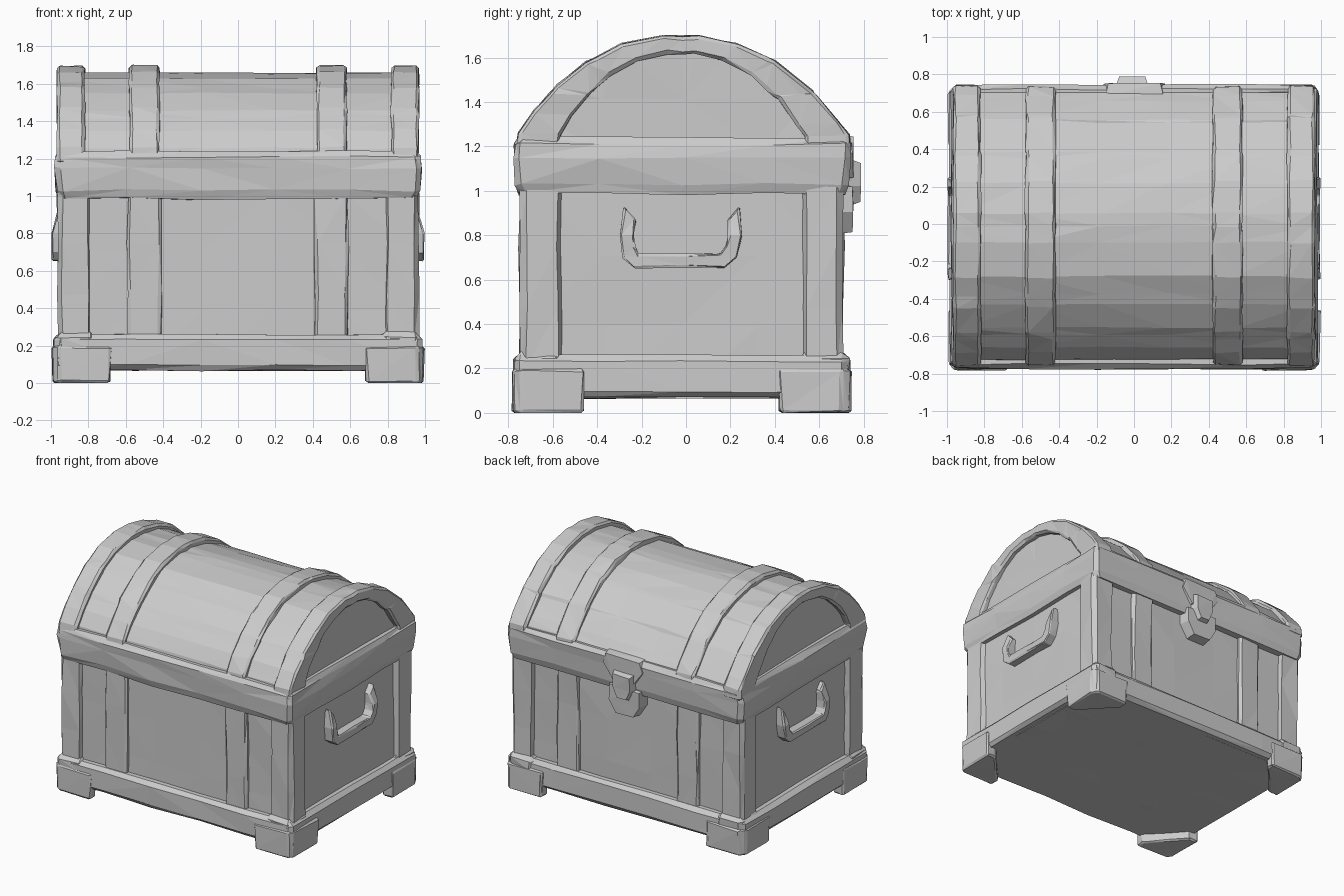
import bpy, bmesh, random
from mathutils import Vector

if "Cube" in bpy.data.objects:
    bpy.data.objects.remove(bpy.data.objects["Cube"])

random.seed(4)
CY = -0.02  # the body sits slightly forward because the latch sticks out behind


def finish(name, bm, bevel=0.0, wobble=0.006, step=0.45):
    """Chamfer, cut into hand-carved facets, roughen and link as an object."""
    bmesh.ops.recalc_face_normals(bm, faces=bm.faces)
    if bevel:
        sharp = [e for e in bm.edges if e.calc_face_angle(0) > 0.7]
        bmesh.ops.bevel(bm, geom=sharp, offset=bevel, segments=1,
                        affect='EDGES', clamp_overlap=True)
    for axis in range(3):
        vals = [v.co[axis] for v in bm.verts]
        lo, hi = min(vals), max(vals)
        n = int((hi - lo) / step)
        for i in range(1, n + 1):
            co, no = Vector(), Vector()
            co[axis], no[axis] = lo + (hi - lo) * i / (n + 1), 1
            bmesh.ops.bisect_plane(bm, geom=bm.verts[:] + bm.edges[:] + bm.faces[:],
                                   dist=0.004, plane_co=co, plane_no=no)
    for v in bm.verts:
        v.co += Vector([random.uniform(-wobble, wobble) for _ in range(3)])
        v.co.z = max(v.co.z, 0)
    bmesh.ops.triangulate(bm, faces=bm.faces)
    me = bpy.data.meshes.new(name)
    bm.to_mesh(me)
    bm.free()
    ob = bpy.data.objects.new(name, me)
    bpy.context.collection.objects.link(ob)
    return ob


def prism(name, pts, axis, a, b, grow=0.0, **kw):
    """Extrude a 2D outline along an axis from a to b; grow insets the far end."""
    bm = bmesh.new()
    cx = sum(p[0] for p in pts) / len(pts)
    cy = sum(p[1] for p in pts) / len(pts)

    def ring(d, s):
        out = []
        for u, v in pts:
            c = [cx + (u - cx) * s, cy + (v - cy) * s]
            c.insert(axis, d)
            out.append(bm.verts.new(c))
        return out
    r0, r1 = ring(a, 1), ring(b, 1 - grow)
    bm.faces.new(r0)
    bm.faces.new(r1[::-1])
    for i in range(len(pts)):
        j = (i + 1) % len(pts)
        bm.faces.new((r0[i], r1[i], r1[j], r0[j]))
    return finish(name, bm, **kw)


def box(name, x0, x1, y0, y1, z0, z1, **kw):
    return prism(name, [(x0, y0), (x1, y0), (x1, y1), (x0, y1)], 2, z0, z1, **kw)


def strip(name, outer, inner, x0, x1, lean=None, **kw):
    """Solid band between two matching open yz paths, extruded along x."""
    bm = bmesh.new()
    rows = []
    for o, i in zip(outer, inner):
        k = lean(o[1]) if lean else 1
        xe = x0 + (x1 - x0) * k
        rows.append([bm.verts.new(c) for c in ((x0, *o), (xe, *o), (xe, *i), (x0, *i))])
    for p, q in zip(rows, rows[1:]):
        for k in range(4):
            m = (k + 1) % 4
            bm.faces.new((p[k], p[m], q[m], q[k]))
    bm.faces.new(rows[0])
    bm.faces.new(rows[-1][::-1])
    return finish(name, bm, **kw)


# Barrel lid outline, seen from the side
arch = [(-0.77, 1.17), (-0.755, 1.26), (-0.69, 1.36), (-0.58, 1.475), (-0.45, 1.58),
        (-0.29, 1.66), (-0.1, 1.695), (0.06, 1.695), (0.23, 1.66), (0.4, 1.585),
        (0.57, 1.45), (0.69, 1.31), (0.735, 1.25), (0.745, 1.17)]


def scaled(sy, sz):
    return [(CY + (y - CY) * sy, 1.2 + (z - 1.2) * sz) for y, z in arch]


# Chest box and recessed lid barrel
box("chest_body", -0.925, 0.925, -0.715, 0.67, 0.07, 1.03, wobble=0.005)
prism("lid_barrel", scaled(0.955, 0.925), 0, -0.925, 0.925, wobble=0.005)

# Lid rim, with a slightly bulging section
bm = bmesh.new()
levels = [(0.985, 0.955, 0.735), (1.03, 0.97, 0.75), (1.15, 0.978, 0.76),
          (1.21, 0.972, 0.757), (1.24, 0.95, 0.735)]
rings = []
for z, hx, hy in levels:
    c = 0.03
    rings.append([bm.verts.new((x, y + CY + 0.005, z)) for x, y in
                  ((-hx, -hy + c), (-hx + c, -hy), (hx - c, -hy), (hx, -hy + c),
                   (hx, hy - c), (hx - c, hy), (-hx + c, hy), (-hx, hy - c))])
for p, q in zip(rings, rings[1:]):
    for k in range(8):
        bm.faces.new((p[k], p[(k + 1) % 8], q[(k + 1) % 8], q[k]))
bm.faces.new(rings[0])
bm.faces.new(rings[-1])
finish("lid_rim", bm, wobble=0.007)

# Plinth
box("base_plinth", -0.985, 0.985, -0.775, 0.73, 0.068, 0.26, bevel=0.028, wobble=0.005)

for s, side in ((-1, "left"), (1, "right")):
    # Arched lid end frames and lid straps
    strip("lid_end_frame_" + side, arch, scaled(0.735, 0.84), s * 0.82, s * 0.967,
          bevel=0.014, wobble=0.005)
    strip("lid_strap_" + side, scaled(0.995, 1.005), scaled(0.9, 0.88),
          s * 0.42, s * 0.58, bevel=0.014, wobble=0.005)

    # Carrying handle: U-shaped grip leaning out from the wall
    outer = [(-0.28, 0.93), (-0.295, 0.8), (-0.285, 0.7), (-0.24, 0.655),
             (0.18, 0.655), (0.23, 0.7), (0.25, 0.8), (0.24, 0.93)]
    inner = [(-0.225, 0.87), (-0.235, 0.8), (-0.23, 0.75), (-0.21, 0.715),
             (0.15, 0.715), (0.18, 0.75), (0.19, 0.8), (0.19, 0.87)]
    strip("handle_" + side, outer, inner, s * 0.9, s * 0.995,
          lean=lambda z: 0.65 if z > 0.9 else 1.0, bevel=0.008, wobble=0.004)

    for f, end in ((-1, "front"), (1, "back")):
        tag = end + "_" + side
        wall = CY + f * 0.73
        # Corner posts
        prism("corner_post_" + tag,
              [(s * 0.79, CY + f * 0.68), (s * 0.80, wall - f * 0.005),
               (s * 0.94, wall), (s * 0.965, wall - f * 0.03),
               (s * 0.96, CY + f * 0.56), (s * 0.9, CY + f * 0.53)],
              2, 0.2, 1.02, wobble=0.006, step=0.3)
        # Upright straps
        box("upright_strap_" + tag, s * 0.41, s * 0.59, CY + f * 0.66, CY + f * 0.722,
            0.2, 1.02, bevel=0.014, step=0.3)
        # Feet with a cut-off inner corner
        yo = CY + f * 0.765
        prism("foot_" + tag,
              [(s * 0.995, yo - f * 0.04), (s * 0.96, yo), (s * 0.68, yo),
               (s * 0.68, yo - f * 0.07), (s * 0.80, yo - f * 0.20),
               (s * 0.92, yo - f * 0.33), (s * 0.995, yo - f * 0.33)],
              2, 0.2, 0.0, grow=0.03, bevel=0.012, wobble=0.005)
        # Raised corner caps above the feet
        box("corner_cap_" + tag, s * 0.76, s * 0.975, CY + f * 0.53, CY + f * 0.755,
            0.15, 0.275, bevel=0.03, wobble=0.006)

# Latch on the back: rim plate, shield and hinged hasp
prism("latch_rim_plate", [(-0.18, 1.17), (-0.15, 1.25), (0.16, 1.25), (0.18, 1.17),
                          (0.09, 1.05), (-0.1, 1.05)], 1, 0.68, 0.752, grow=0.1, wobble=0.004)
prism("latch_shield", [(-0.15, 1.03), (-0.15, 0.9), (-0.09, 0.8), (0.07, 0.8),
                       (0.13, 0.9), (0.13, 1.03)], 1, 0.64, 0.752, grow=0.12, wobble=0.004)
prism("latch_hasp", [(-0.11, 1.16), (-0.11, 1.02), (-0.06, 0.92), (0.04, 0.92),
                     (0.09, 1.02), (0.09, 1.16)], 1, 0.70, 0.788, grow=0.3, wobble=0.004)
